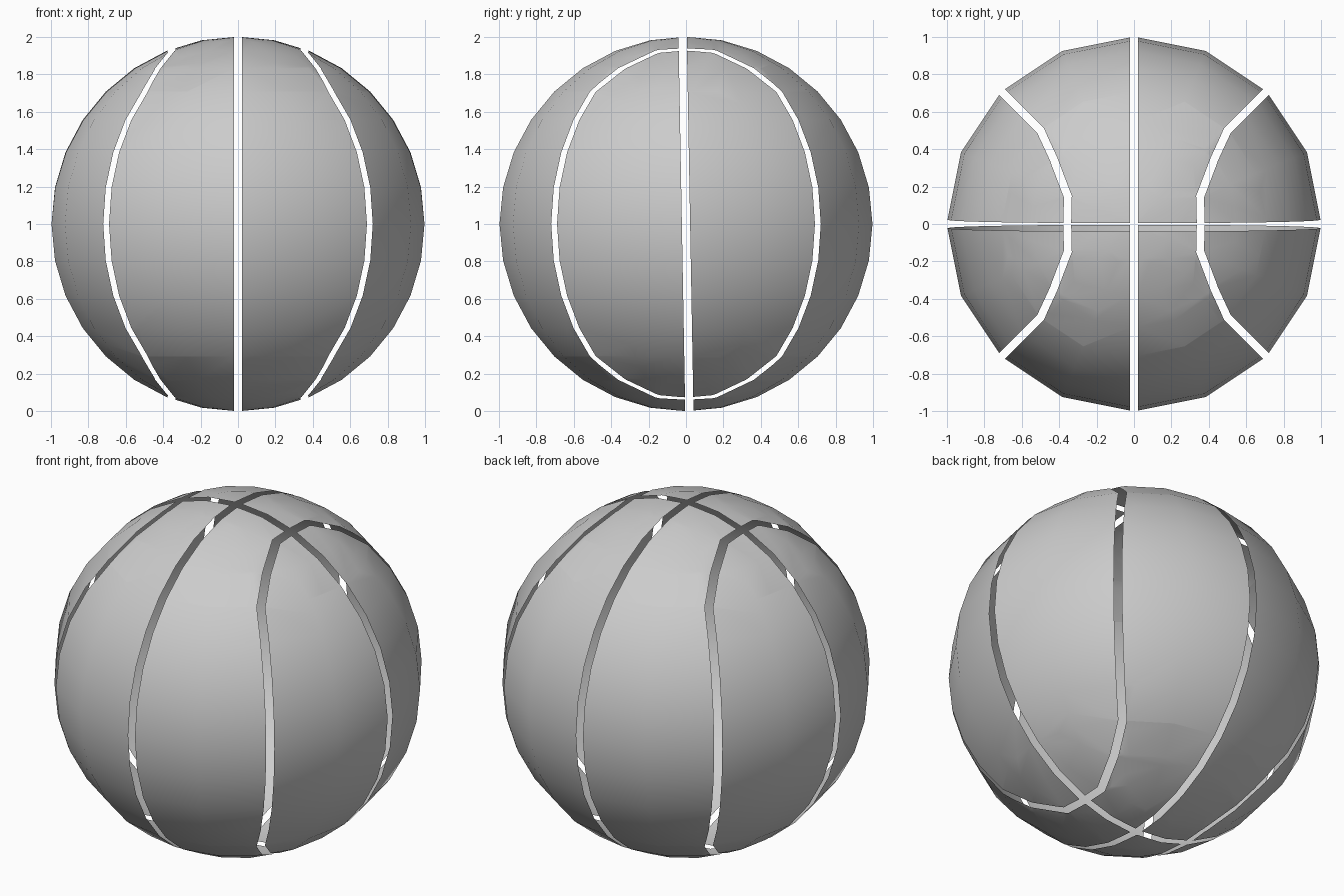
import bpy, bmesh
from math import radians, sin, cos
from mathutils import Vector, Matrix

if "Cube" in bpy.data.objects:
    bpy.data.objects.remove(bpy.data.objects["Cube"])

GAP = 0.022  # half width of every seam


def on_sphere(lat, az, side):
    la, a = radians(lat), radians(az)
    return Vector((side * cos(la) * cos(a), cos(la) * sin(a), sin(la)))


def cut(bm, faces, co, no):
    geom = set(faces)
    for f in faces:
        geom.update(f.edges)
        geom.update(f.verts)
    bmesh.ops.bisect_plane(bm, geom=list(geom), dist=1e-5, plane_co=co, plane_no=no)


def drop(bm, test):
    faces = [f for f in bm.faces if test(f.calc_center_median())]
    bmesh.ops.delete(bm, geom=faces, context='FACES')


def oval_seam(bm, side):
    # closed seam: two meridian runs joined by short curved ends
    end = [(45, 45), (56.25, 39), (67.5, 22.5), (67.5, -22.5), (56.25, -39), (45, -45)]
    loop = end + [(-la, az) for la, az in reversed(end)]
    pts = [on_sphere(la, az, side) for la, az in loop]
    k = len(pts)
    nor = [pts[i].cross(pts[(i + 1) % k]).normalized() for i in range(k)]
    tan = [(nor[i - 1] + nor[i]).cross(pts[i]).normalized() for i in range(k)]
    for i in range(k):
        a, b, n = pts[i], pts[(i + 1) % k], nor[i]
        ta, tb = tan[i], tan[(i + 1) % k]
        for s in (-GAP, GAP):
            near = []
            for f in bm.faces:
                c = f.calc_center_median()
                if abs(n.dot(c)) < 0.3 and c.dot(a + b) > 0 and c.dot(ta) > -0.2 and c.dot(tb) < 0.2:
                    near.append(f)
            cut(bm, near, n * s, n)
    for p, t in zip(pts, tan):
        cut(bm, [f for f in bm.faces if (f.calc_center_median() - p).length < 0.3], Vector(), t)
    for i in range(k):
        a, b, n = pts[i], pts[(i + 1) % k], nor[i]
        ta, tb = tan[i], tan[(i + 1) % k]
        drop(bm, lambda c: abs(n.dot(c)) < GAP and c.dot(a + b) > 0 and c.dot(ta) > 0 and c.dot(tb) < 0)


def straight_seam(bm, n):
    n = n.normalized()
    for s in (-GAP, GAP):
        cut(bm, bm.faces[:], n * s, n)
    drop(bm, lambda c: abs(n.dot(c)) < GAP)


# thin ball shell with its seams cut out
bm = bmesh.new()
bmesh.ops.create_uvsphere(bm, u_segments=16, v_segments=16, radius=1)
for side in (1, -1):
    oval_seam(bm, side)
straight_seam(bm, Vector((1, 0, 0)))
straight_seam(bm, Vector((0, 1, 0.018)))
loose = [v for v in bm.verts if not v.link_faces]
bmesh.ops.delete(bm, geom=loose, context='VERTS')
bm.transform(Matrix.Translation((0, 0, 1)))

# find the separate panels
bm.faces.index_update()
bm.faces.ensure_lookup_table()
seen, panels = set(), []
for f in bm.faces:
    if f.index in seen:
        continue
    seen.add(f.index)
    stack, isle = [f], []
    while stack:
        g = stack.pop()
        isle.append(g.index)
        for e in g.edges:
            for h in e.link_faces:
                if h.index not in seen:
                    seen.add(h.index)
                    stack.append(h)
    panels.append(set(isle))

# one smooth object per panel
for isle in panels:
    if len(isle) < 5:
        continue
    part = bm.copy()
    part.faces.ensure_lookup_table()
    bmesh.ops.delete(part, geom=[f for f in part.faces if f.index not in isle], context='FACES')
    for f in part.faces:
        f.smooth = True
    area = sum(f.calc_area() for f in part.faces)
    mid = sum((f.calc_center_median() * f.calc_area() for f in part.faces), Vector()) / area
    name = ("side" if abs(mid.x) > 0.6 else "middle") + "_panel_"
    name += ("back" if mid.y > 0 else "front") + ("_right" if mid.x > 0 else "_left")
    me = bpy.data.meshes.new(name)
    part.to_mesh(me)
    part.free()
    bpy.context.collection.objects.link(bpy.data.objects.new(name, me))
bm.free()
